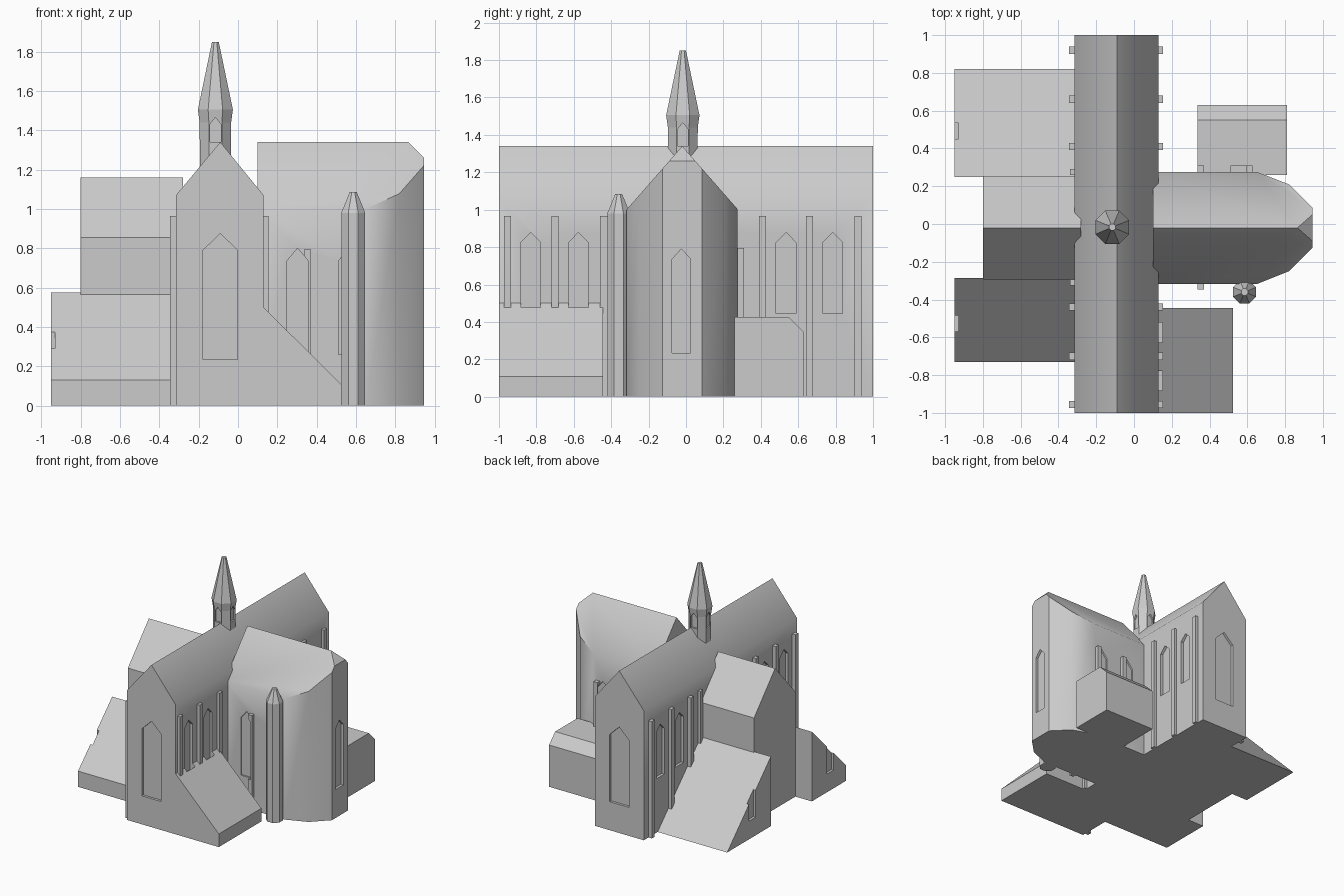
import bpy, bmesh, math
from mathutils import Vector

if "Cube" in bpy.data.objects:
    bpy.data.objects.remove(bpy.data.objects["Cube"])

stone = bpy.data.materials.new("light_grey_stone")
stone.diffuse_color = (0.6, 0.6, 0.6, 1)
stone.use_nodes = True
stone.node_tree.nodes["Principled BSDF"].inputs["Base Color"].default_value = stone.diffuse_color


def add_prism(bm, pts, axis, a, b):
    """Extrude a 2D profile along an axis from a to b."""
    def place(p, t):
        return {'x': (t, p[0], p[1]), 'y': (p[0], t, p[1]), 'z': (p[0], p[1], t)}[axis]
    lo = [bm.verts.new(place(p, a)) for p in pts]
    hi = [bm.verts.new(place(p, b)) for p in pts]
    n = len(pts)
    bm.faces.new(lo)
    bm.faces.new(hi)
    for i in range(n):
        j = (i + 1) % n
        bm.faces.new((lo[i], lo[j], hi[j], hi[i]))


def finish(name, bm):
    bmesh.ops.recalc_face_normals(bm, faces=bm.faces[:])
    me = bpy.data.meshes.new(name)
    bm.to_mesh(me)
    bm.free()
    me.materials.append(stone)
    ob = bpy.data.objects.new(name, me)
    bpy.context.collection.objects.link(ob)
    return ob


def prism(name, pts, axis, a, b):
    bm = bmesh.new()
    add_prism(bm, pts, axis, a, b)
    return finish(name, bm)


def add_box(bm, x0, x1, y0, y1, z1):
    add_prism(bm, [(x0, y0), (x1, y0), (x1, y1), (x0, y1)], 'z', 0, z1)


def octagon_tower(name, x, y, rings):
    """Stack octagonal rings given as (apothem, z)."""
    bm = bmesh.new()
    loops = []
    for ap, z in rings:
        r = ap / math.cos(math.pi / 8)
        loops.append([bm.verts.new((x + r * math.cos(math.pi * (k + .5) / 4),
                                    y + r * math.sin(math.pi * (k + .5) / 4), z)) for k in range(8)])
    for lo, hi in zip(loops, loops[1:]):
        for k in range(8):
            j = (k + 1) % 8
            bm.faces.new((lo[k], lo[j], hi[j], hi[k]))
    bm.faces.new(loops[0])
    bm.faces.new(loops[-1])
    return finish(name, bm)


# Nave and left transept
nave = prism("nave", [(-.315, 0), (.13, 0), (.13, 1.07), (-.09, 1.34), (-.315, 1.07)], 'y', -1, 1)
transept = prism("left_transept", [(-.295, 0), (.255, 0), (.255, .855), (-.02, 1.16), (-.295, .855)],
                 'x', -.8, -.28)

# Chancel: polygonal plan trimmed by two roof planes and an end hip
bm = bmesh.new()
add_prism(bm, [(.1, -.318), (.65, -.318), (.82, -.25), (.945, -.125), (.945, .085),
               (.82, .21), (.65, .276), (.1, .276)], 'z', 0, 1.6)
bmesh.ops.recalc_face_normals(bm, faces=bm.faces[:])
for co, no in (((0, -.02, 1.34), (0, 1.14, 1)), ((0, -.02, 1.34), (0, -1.14, 1)),
               ((.865, 0, 1.34), (1, 0, 1))):
    bmesh.ops.bisect_plane(bm, geom=bm.verts[:] + bm.edges[:] + bm.faces[:], dist=1e-5,
                           plane_co=co, plane_no=Vector(no).normalized(), clear_outer=True)
    bmesh.ops.holes_fill(bm, edges=[e for e in bm.edges if e.is_boundary], sides=0)
chancel = finish("chancel", bm)

# Lean-to wings
left_front = prism("left_front_lean_to", [(-.73, 0), (-.285, 0), (-.285, .575), (-.73, .13)], 'x', -.95, -.3)
left_back = prism("left_back_lean_to", [(.82, 0), (.25, 0), (.25, .575)], 'x', -.95, -.3)
right_front = prism("right_front_lean_to", [(.1, 0), (.525, 0), (.525, .108), (.13, .5), (.1, .5)],
                    'y', -1, -.445)
vestry = prism("vestry", [(.26, 0), (.63, 0), (.63, .345), (.55, .425), (.26, .425)], 'x', .337, .81)

# Buttresses
bm = bmesh.new()
for y in (.92, .66, .41, -.44, -.70, -.955):
    add_box(bm, -.345, -.3, y - .019, y + .019, .965)
    add_box(bm, .12, .154, y - .019, y + .019, .965)
for y in (.275, -.31):
    add_box(bm, -.338, -.3, y - .016, y + .016, .965)
nave_buttresses = finish("nave_buttresses", bm)
bm = bmesh.new()
for x in (.353, .61):
    add_box(bm, x - .018, x + .018, .26, .31, .795)
add_box(bm, .335, .371, -.347, -.3, .795)
chancel_buttresses = finish("chancel_buttresses", bm)

# Turret and spire
turret = octagon_tower("stair_turret", .586, -.36, [(.061, 0), (.061, .98), (.018, 1.085)])
spire = octagon_tower("spire", -.115, -.017, [(.078, 1.1), (.08, 1.44), (.089, 1.505), (.017, 1.85)])

# Pointed window recess cutters
bm = bmesh.new()


def window(axis, c, w, sill, spring, apex, a, b):
    add_prism(bm, [(c - w / 2, sill), (c + w / 2, sill), (c + w / 2, spring), (c, apex),
                   (c - w / 2, spring)], axis, a, b)


for y in (-.83, -.575, .535, .785):
    window('x', y, .105, .445, .825, .878, .108, .152)
    window('x', y, .105, .445, .825, .878, -.32, -.293)
for a, b in ((-1.02, -.98), (.98, 1.02)):
    window('y', -.09, .175, .235, .79, .875, a, b)
window('x', -.025, .1, .235, .735, .79, .925, .96)
for x in (.303, .565):
    window('y', x, .11, .26, .735, .8, .262, .306)
    window('y', x, .11, .26, .735, .8, -.35, -.306)
for y in (-.5275, .4925):
    window('x', y, .085, .15, .45, .5, -.97, -.93)
for s in (-1, 1):
    a, b = sorted((s * .066, s * .11))
    window('x', -.017, .056, 1.34, 1.43, 1.465, -.115 + a, -.115 + b)
    window('y', -.115, .056, 1.34, 1.43, 1.465, -.017 + a, -.017 + b)
cutter = finish("window_cutter", bm)
cutter.hide_render = True

for ob in (nave, chancel, left_front, left_back, right_front, vestry, chancel_buttresses, spire):
    m = ob.modifiers.new("windows", 'BOOLEAN')
    m.operation = 'DIFFERENCE'
    m.solver = 'EXACT'
    m.object = cutter
    bpy.context.view_layer.objects.active = ob
    bpy.ops.object.modifier_apply(modifier=m.name)
bpy.data.objects.remove(cutter)

# Soft eaves on nave and chancel, sharp elsewhere
bpy.ops.object.select_all(action='DESELECT')
for ob in (nave, chancel):
    ob.select_set(True)
bpy.context.view_layer.objects.active = nave
bpy.ops.object.shade_smooth_by_angle(angle=math.radians(42))
